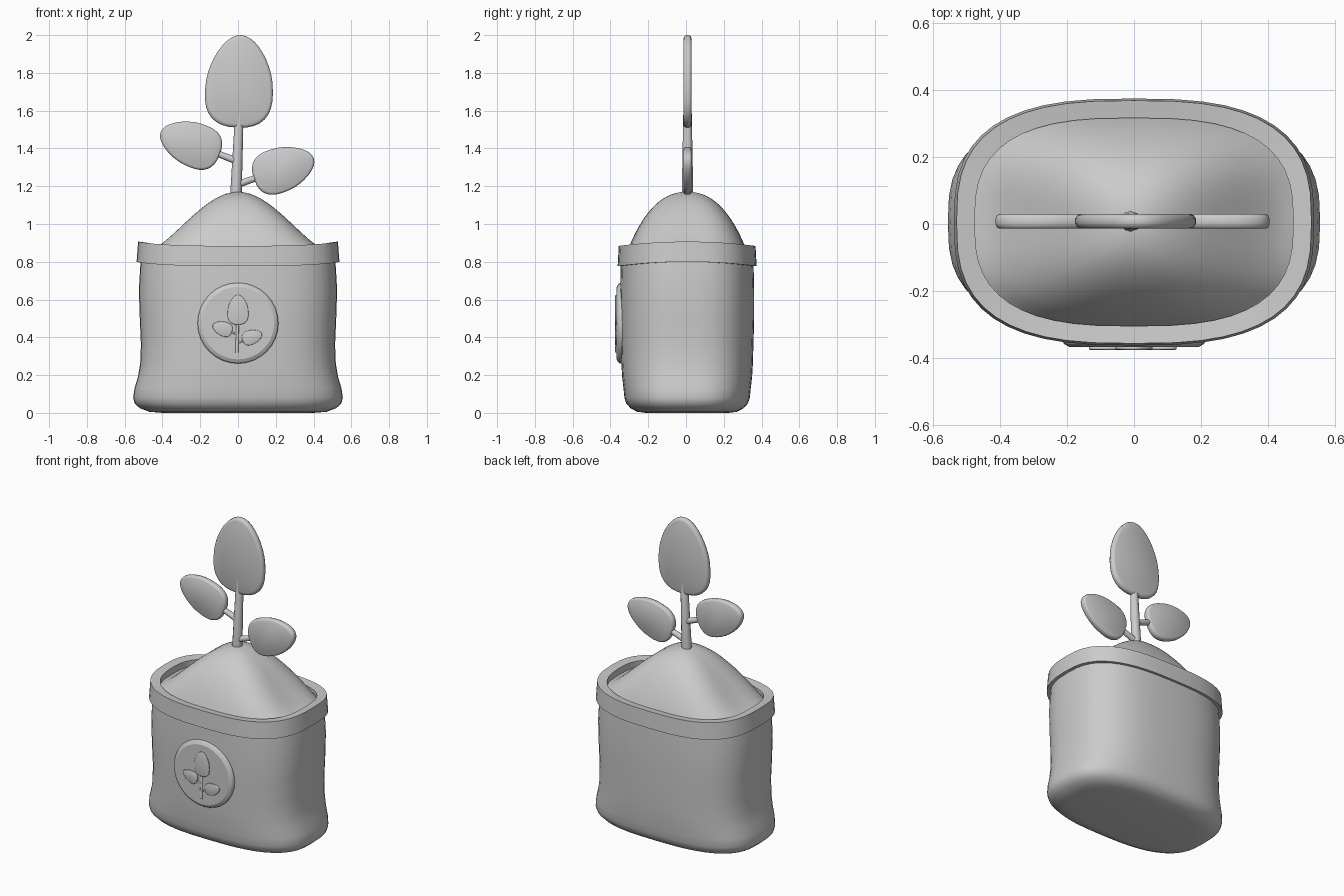
import bpy, bmesh, math
from mathutils import Vector

old = bpy.data.objects.get("Cube")
if old:
    bpy.data.objects.remove(old)

grey = bpy.data.materials.new("soft_grey")
grey.use_nodes = True
grey.diffuse_color = (0.6, 0.6, 0.6, 1)
grey.node_tree.nodes["Principled BSDF"].inputs["Base Color"].default_value = (0.6, 0.6, 0.6, 1)

MID_Y = 0.006


def finish(name, bm, angle=40):
    bmesh.ops.recalc_face_normals(bm, faces=bm.faces)
    mesh = bpy.data.meshes.new(name)
    bm.to_mesh(mesh)
    bm.free()
    mesh.materials.append(grey)
    obj = bpy.data.objects.new(name, mesh)
    bpy.context.collection.objects.link(obj)
    bpy.ops.object.select_all(action="DESELECT")
    obj.select_set(True)
    bpy.context.view_layer.objects.active = obj
    bpy.ops.object.shade_smooth_by_angle(angle=math.radians(angle))
    return obj


def loft(name, rings, angle=40, caps=True, closed=False):
    """Skin a list of equal point rings."""
    bm = bmesh.new()
    loops = [[bm.verts.new(p) for p in ring] for ring in rings]
    pairs = list(zip(loops, loops[1:]))
    if closed:
        pairs.append((loops[-1], loops[0]))
    for a, b in pairs:
        for i in range(len(a)):
            j = (i + 1) % len(a)
            bm.faces.new((a[i], a[j], b[j], b[i]))
    if caps and not closed:
        bm.faces.new(loops[0])
        bm.faces.new(loops[-1])
    return finish(name, bm, angle)


def power(v, e):
    return math.copysign(abs(v) ** e, v)


def oval(rx, ry, z, n=2.8, sides=48, dip=0.0):
    """Rounded oblong ring; dip lowers it toward the front and back."""
    ring = []
    for i in range(sides):
        a = math.tau * i / sides
        x, y = power(math.cos(a), 2 / n), power(math.sin(a), 2 / n)
        ring.append((rx * x, MID_Y + ry * y, z - dip * y * y))
    return ring


# Sack body: half width, half depth, height
sack_profile = [(0.40, 0.22, 0.0), (0.47, 0.265, 0.006), (0.52, 0.30, 0.025),
                (0.547, 0.322, 0.05), (0.555, 0.332, 0.08), (0.548, 0.337, 0.13),
                (0.53, 0.344, 0.19), (0.518, 0.348, 0.26), (0.514, 0.351, 0.36),
                (0.52, 0.355, 0.5), (0.525, 0.355, 0.65), (0.518, 0.352, 0.77),
                (0.512, 0.35, 0.83)]
loft("sack_body", [oval(x, y, z) for x, y, z in sack_profile], angle=60)

# Folded collar around the opening
collar_profile = [(0.50, 0.335, 0.80), (0.537, 0.368, 0.80), (0.529, 0.362, 0.907),
                  (0.475, 0.31, 0.90), (0.475, 0.31, 0.82)]
loft("sack_collar", [oval(x, y, z, dip=0.023) for x, y, z in collar_profile],
     angle=35, closed=True)

# Soil mound: bell shaped sideways, domed front to back
soil = []
for k in range(16):
    t = max(1 - k / 15, 0.004)
    bell = math.cos(t * math.pi / 2) ** 1.5
    dome = (1 - t ** 2.3) ** 0.9
    ring = oval(0.48 * t, 0.315 * t, 0, n=2 + 0.8 * t)
    soil.append([(x, y, 0.855 + 0.315 * (bell + (dome - bell)
                  * (abs(y - MID_Y) / (0.315 * t)) ** 2)) for x, y, z in ring])
loft("soil_mound", soil, angle=80)


def leaf(name, cx, cz, length, width, degrees, half, y=0.008, taper=0.2):
    """Egg-shaped pad in the xz plane, tip pointing along the given angle."""
    d = math.radians(degrees)
    rings = []
    for depth, inset in ((-1, 0.1), (-0.8, 0.035), (-0.35, 0), (0.35, 0), (0.8, 0.035), (1, 0.1)):
        ring = []
        for i in range(36):
            a = math.tau * i / 36
            c, s = math.cos(a), math.sin(a)
            e = 1 if c > 0 else 0.82
            u = power(c, e) * length / 2 - inset * width / 2 * c
            v = power(s, e) * width / 2 * (1 - taper * c) * (1 - inset)
            ring.append((cx + u * math.cos(d) - v * math.sin(d), y + half * depth,
                         cz + u * math.sin(d) + v * math.cos(d)))
        rings.append(ring)
    loft(name, rings, angle=50)


def tube(name, start, end, r1, r2, y=0.008):
    """Tapered round stalk between two points in the xz plane."""
    a, b = Vector((start[0], y, start[1])), Vector((end[0], y, end[1]))
    turn = (b - a).to_track_quat("Z", "Y")
    tip = (b - a).normalized() * r2 * 0.6
    rings = []
    for p, r in ((a, r1), (b - tip, r2), (b, r2 * 0.6)):
        rings.append([p + turn @ Vector((r * math.cos(math.tau * i / 12),
                                         r * math.sin(math.tau * i / 12), 0)) for i in range(12)])
    loft(name, rings)


# Plant
tube("main_stem", (-0.012, 1.13), (0.022, 1.935), 0.031, 0.016)
tube("right_stalk", (-0.01, 1.335), (-0.385, 1.478), 0.019, 0.012)
tube("left_stalk", (0.0, 1.21), (0.362, 1.338), 0.019, 0.012)
leaf("top_leaf", 0.007, 1.755, 0.49, 0.352, 88, 0.022)
leaf("right_leaf", -0.253, 1.427, 0.335, 0.232, 159, 0.022)
leaf("left_leaf", 0.243, 1.293, 0.335, 0.232, 19, 0.022)

# Round badge on the front with a raised sprout
badge = []
for r, y in ((0.212, -0.31), (0.214, -0.348), (0.208, -0.358), (0.192, -0.367)):
    badge.append([(r * math.cos(math.tau * i / 32), y, 0.475 + r * math.sin(math.tau * i / 32))
                  for i in range(32)])
loft("badge_disc", badge, angle=25)
tube("badge_stem", (-0.006, 0.32), (0.0, 0.56), 0.009, 0.006, y=-0.366)
tube("badge_right_stalk", (-0.004, 0.415), (-0.08, 0.445), 0.005, 0.004, y=-0.366)
tube("badge_left_stalk", (-0.004, 0.37), (0.075, 0.4), 0.005, 0.004, y=-0.366)
leaf("badge_top_leaf", 0.0, 0.546, 0.158, 0.108, 90, 0.005, y=-0.37)
leaf("badge_right_leaf", -0.083, 0.447, 0.108, 0.075, 160, 0.005, y=-0.37)
leaf("badge_left_leaf", 0.075, 0.402, 0.108, 0.075, 18, 0.005, y=-0.37)
